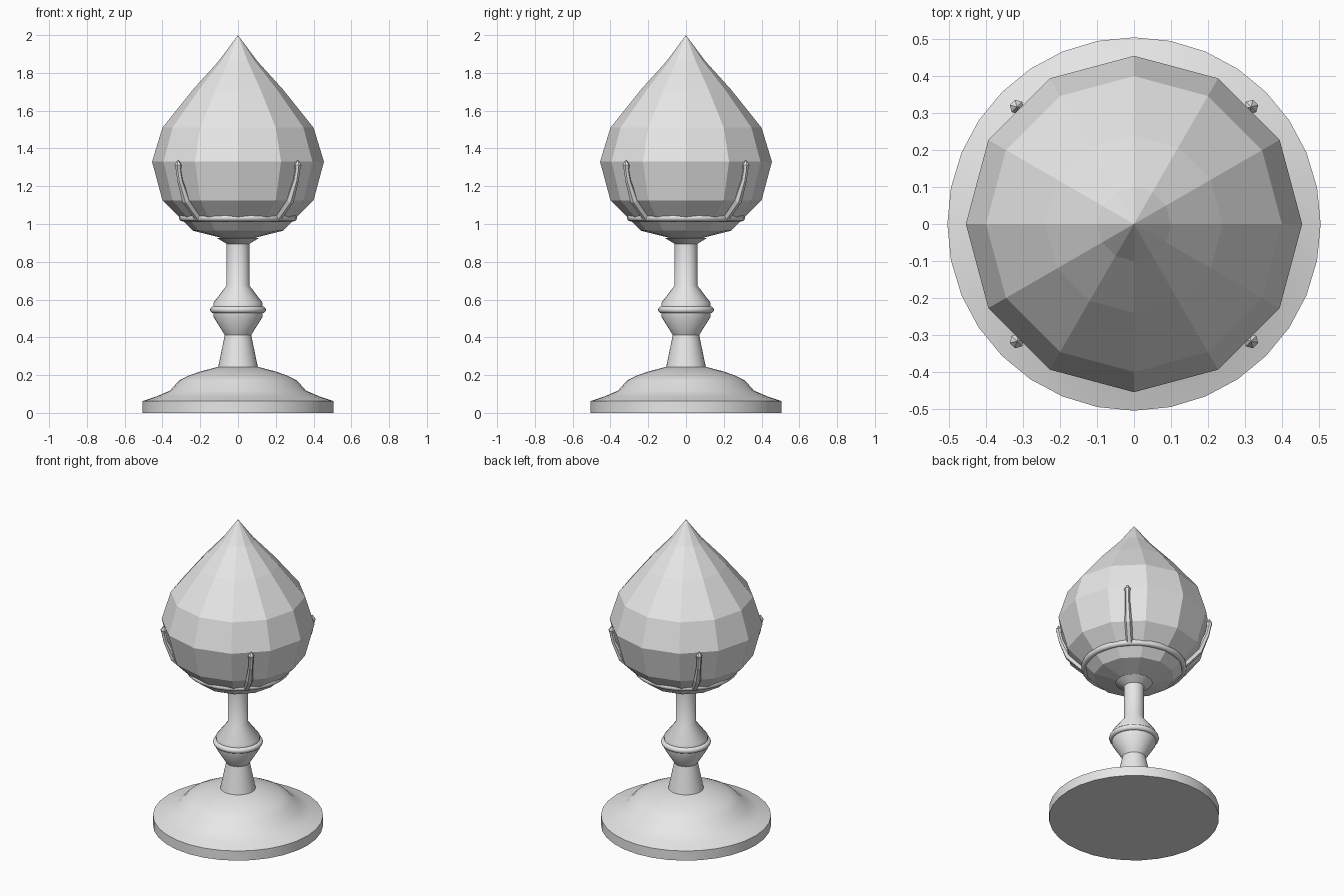
import bpy
import math
from mathutils import Matrix

cube = bpy.data.objects.get("Cube")
if cube:
    bpy.data.objects.remove(cube, do_unlink=True)

grey = bpy.data.materials.new("light_grey")
grey.use_nodes = True
grey.diffuse_color = (0.8, 0.8, 0.8, 1)
grey.node_tree.nodes["Principled BSDF"].inputs["Base Color"].default_value = (0.8, 0.8, 0.8, 1)


def activate(obj):
    bpy.ops.object.select_all(action='DESELECT')
    obj.select_set(True)
    bpy.context.view_layer.objects.active = obj


def smooth(obj, degrees):
    activate(obj)
    bpy.ops.object.shade_smooth_by_angle(angle=math.radians(degrees))


def lathe(name, profile, sides):
    """Turn (radius, height) points around z; radius 0 closes an end."""
    verts, rings, faces = [], [], []
    for r, z in profile:
        count = sides if r > 0 else 1
        rings.append([len(verts) + i for i in range(count)])
        for i in range(count):
            a = math.tau * i / sides
            verts.append((r * math.cos(a), r * math.sin(a), z))
    for low, high in zip(rings, rings[1:]):
        for i in range(sides):
            j = (i + 1) % sides
            if len(low) == 1:
                faces.append((low[0], high[j], high[i]))
            elif len(high) == 1:
                faces.append((low[i], low[j], high[0]))
            else:
                faces.append((low[i], low[j], high[j], high[i]))
    mesh = bpy.data.meshes.new(name)
    mesh.from_pydata(verts, [], faces)
    mesh.materials.append(grey)
    obj = bpy.data.objects.new(name, mesh)
    bpy.context.collection.objects.link(obj)
    return obj


def ring(name, radius, thickness, z):
    bpy.ops.mesh.primitive_torus_add(major_radius=radius, minor_radius=thickness,
                                     major_segments=32, minor_segments=12,
                                     location=(0, 0, z))
    obj = bpy.context.object
    obj.name = name
    obj.data.materials.append(grey)
    smooth(obj, 60)


# Round foot with a domed top
smooth(lathe("foot", [(0, 0), (0.505, 0), (0.505, 0.063), (0.43, 0.088), (0.36, 0.118),
                      (0.312, 0.172), (0.26, 0.198), (0.2, 0.219), (0.105, 0.244),
                      (0, 0.244)], 32), 35)

# Turned stem with a knob and a small cup on top
smooth(lathe("stem", [(0, 0.235), (0.105, 0.243), (0.07, 0.412), (0.13, 0.508),
                      (0.13, 0.583), (0.06, 0.675), (0.06, 0.895),
                      (0.11, 0.925), (0, 0.94)], 32), 43)
ring("knob_ring", 0.13, 0.018, 0.546)

# Faceted drop-shaped bud
lathe("bud", [(0, 0.905), (0.24, 0.965), (0.4, 1.125), (0.455, 1.33), (0.4, 1.51),
              (0.24, 1.71), (0.1, 1.865), (0, 2)], 12)

# Setting: ring around the bud and four prongs
ring("setting_ring", 0.294, 0.019, 1.033)
prong_path = [(0.3, 1.035, 0.02), (0.389, 1.125, 0.022), (0.434, 1.23, 0.015),
              (0.447, 1.29, 0.014), (0.448, 1.312, 0.02), (0.448, 1.34, 0.001)]
for number in range(4):
    curve = bpy.data.curves.new("prong", 'CURVE')
    curve.dimensions = '3D'
    curve.bevel_depth = 1
    curve.bevel_resolution = 1
    curve.use_fill_caps = True
    spline = curve.splines.new('POLY')
    spline.points.add(len(prong_path) - 1)
    spline.use_smooth = False
    for point, (r, z, width) in zip(spline.points, prong_path):
        point.co = (r, 0, z, 1)
        point.radius = width
    curve.materials.append(grey)
    prong = bpy.data.objects.new(f"prong_{number + 1}", curve)
    bpy.context.collection.objects.link(prong)
    prong.matrix_world = Matrix.Rotation(math.radians(45 + 90 * number), 4, 'Z')
    activate(prong)
    bpy.ops.object.convert(target='MESH')
